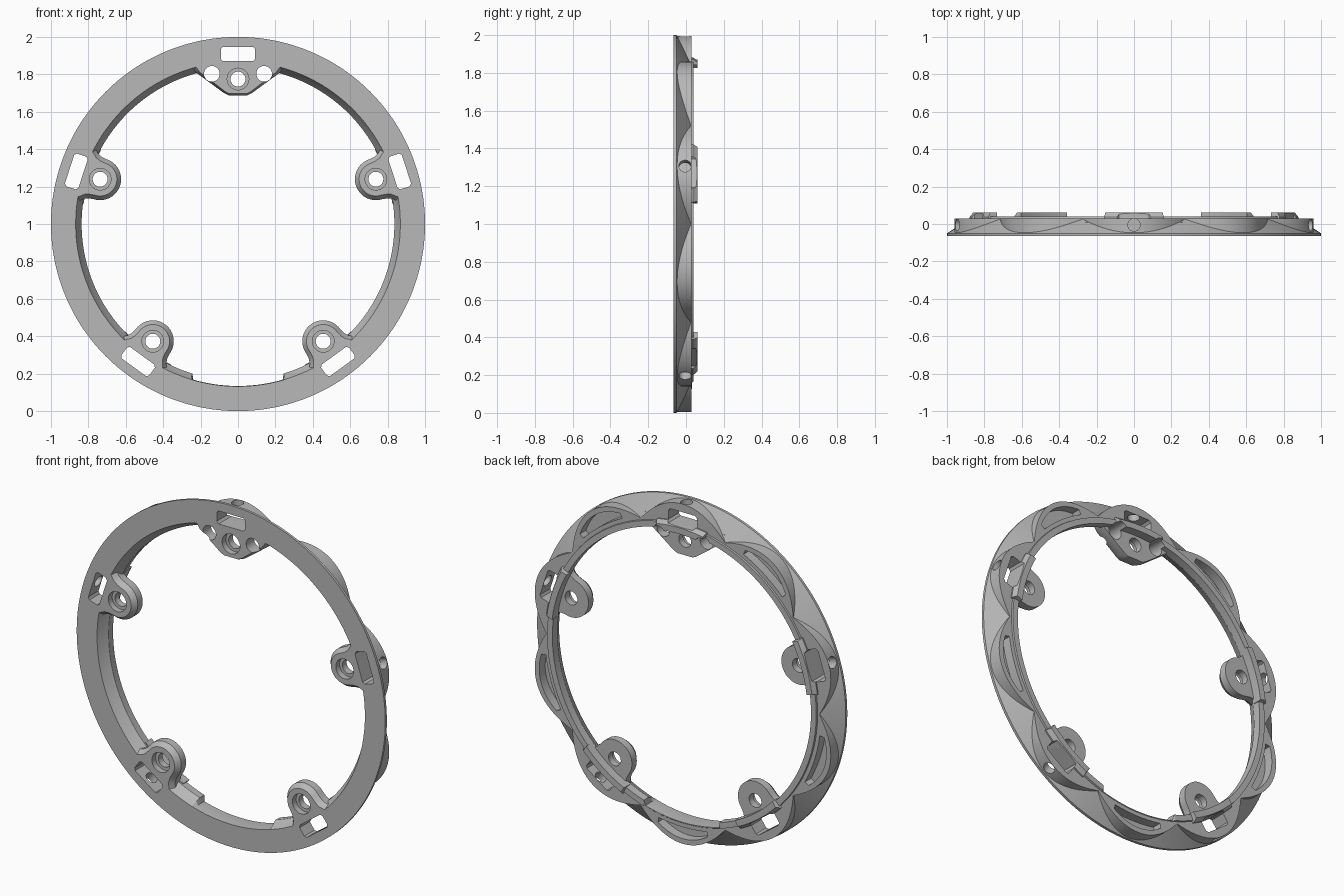
import bpy, bmesh
from math import sin, cos, pi, radians
from mathutils import Matrix, Vector

cube = bpy.data.objects.get("Cube")
if cube:
    bpy.data.objects.remove(cube, do_unlink=True)

FRONT, BACK = -0.065, 0.03
TAB_ANGLES = [radians(90 + 72 * k) for k in range(5)]

grey = bpy.data.materials.new("satin_grey")
grey.use_nodes = True
grey.diffuse_color = (0.48, 0.48, 0.48, 1)
grey.node_tree.nodes["Principled BSDF"].inputs["Base Color"].default_value = (0.48, 0.48, 0.48, 1)


def place(u, r, a, y):
    """Tangential offset u and radius r at angle a, into upright ring space."""
    return Vector((r * cos(a) - u * sin(a), y, 1 + r * sin(a) + u * cos(a)))


def loft(bm, layers, a):
    """Closed solid through equal-length outlines of (u, r) at given depths."""
    rows = [[bm.verts.new(place(u, r, a, y)) for u, r in pts] for pts, y in layers]
    n = len(rows[0])
    for low, high in zip(rows, rows[1:]):
        for i in range(n):
            j = (i + 1) % n
            bm.faces.new((low[i], low[j], high[j], high[i]))
    bm.faces.new(rows[0][::-1])
    bm.faces.new(rows[-1])


def finish(bm, name):
    bmesh.ops.recalc_face_normals(bm, faces=bm.faces)
    mesh = bpy.data.meshes.new(name)
    bm.to_mesh(mesh)
    bm.free()
    mesh.materials.append(grey)
    ob = bpy.data.objects.new(name, mesh)
    bpy.context.collection.objects.link(ob)
    return ob


def circle(u, r, radius, n=32):
    return [(u + radius * cos(2 * pi * i / n), r + radius * sin(2 * pi * i / n)) for i in range(n)]


def arc(r, half, n=16):
    return [(r * sin(t), r * cos(t)) for t in (half * (2 * i / n - 1) for i in range(n + 1))]


def bulge(phi):
    return 0.885 + 0.11 * abs(cos(5 * phi))


# Ring: a cone met by ten scalloped lobes, with a lip left open at the bottom
def ring_profile(a):
    rb = bulge(a - pi / 2)
    meet = -0.05 + 0.08 * (1 - rb) / 0.12
    is_open = abs(a - 1.5 * pi) < radians(16.5)
    mid, lip, crest = (0.866, 0.866, 0.032) if is_open else (0.852, 0.836, 0.04)
    return [(0.868, FRONT), (1, FRONT), (1, -0.05), (rb, meet), (rb, BACK),
            (0.874, BACK), (0.872, crest), (lip + 0.002, crest), (lip, -0.005), (mid, -0.03)]


bm = bmesh.new()
SEGMENTS = 360
rows = []
for i in range(SEGMENTS):
    a = 2 * pi * i / SEGMENTS
    rows.append([bm.verts.new(place(0, r, a, y)) for r, y in ring_profile(a)])
for i, row in enumerate(rows):
    nxt = rows[(i + 1) % SEGMENTS]
    for j in range(len(row)):
        k = (j + 1) % len(row)
        bm.faces.new((row[j], row[k], nxt[k], nxt[j]))
ring = finish(bm, "ring")


# Mounting tabs: chamfered towards the front
def tab_layers(half_outline, inset, centre=0.775):
    full = half_outline + [(-u, r) for u, r in reversed(half_outline) if abs(u) > 1e-6]
    small = [(u * inset, centre + (r - centre) * inset if r < centre else r) for u, r in full]
    return [(small, FRONT), (full, -0.035), (full, 0.01)]


round_half = [(-0.17, 0.876), (-0.15, 0.85), (-0.128, 0.83), (-0.117, 0.805)]
round_half += [(-0.112 * cos(t), 0.775 - 0.112 * sin(t)) for t in (pi * i / 24 for i in range(13))]
wedge_half = [(-0.26, 0.876), (-0.25, 0.84), (-0.225, 0.81), (-0.075, 0.7), (-0.05, 0.688)]

tabs = []
for k, a in enumerate(TAB_ANGLES):
    bm = bmesh.new()
    loft(bm, tab_layers(wedge_half, 0.9) if k == 0 else tab_layers(round_half, 0.8), a)
    tabs.append(finish(bm, "top_tab" if k == 0 else f"round_tab_{k}"))

# Raised ridges behind each tab
half = radians(10.5)
for k, a in enumerate(TAB_ANGLES):
    bm = bmesh.new()
    base = arc(0.832, half) + arc(0.886, half)[::-1]
    top = arc(0.832, half) + arc(0.868, half * 0.95)[::-1]
    loft(bm, [(base, 0.005), (base, 0.038), (top, 0.062)], a)
    tabs.append(finish(bm, f"back_ridge_{k}"))

# Cutters: stepped bolt bores, windows, lens recesses and the two side holes
bm = bmesh.new()
window = [(s * u, r) for s, pts in ((1, [(0.08, 0.871), (0.092, 0.883), (0.092, 0.935), (0.08, 0.947)]),
                                    (-1, [(0.08, 0.947), (0.092, 0.935), (0.092, 0.883), (0.08, 0.871)]))
          for u, r in pts]
lens = []
steps = [radians(10) * (i / 10 - 1) for i in range(21)]
lens += [((bulge(t) - 0.03) * sin(t), (bulge(t) - 0.03) * cos(t)) for t in steps]
lens += [(0.897 * sin(t), 0.897 * cos(t)) for t in reversed(steps)]
for a in TAB_ANGLES:
    wide, narrow = circle(0, 0.775, 0.058), circle(0, 0.775, 0.04)
    loft(bm, [(wide, -0.1), (wide, -0.03), (narrow, -0.03), (narrow, 0.1)], a)
    loft(bm, [(window, -0.1), (window, 0.1)], a)
    loft(bm, [(lens, -0.025), (lens, 0.1)], a + radians(36))
for u in (-0.14, 0.14):
    hole = circle(u, 0.803, 0.042)
    loft(bm, [(hole, -0.1), (hole, 0.1)], TAB_ANGLES[0])
bore_cutter = finish(bm, "bore_cutter")

# Cutter: radial screw holes from the rim through each window
bm = bmesh.new()
for a in TAB_ANGLES:
    direction = Vector((cos(a), 0, sin(a)))
    turn = direction.to_track_quat('Z', 'Y').to_matrix().to_4x4()
    for radius, r0, r1 in ((0.033, 0.91, 1.05), (0.022, 0.855, 0.9)):
        move = Matrix.Translation(Vector((0, -0.005, 1)) + direction * (r0 + r1) / 2)
        bmesh.ops.create_cone(bm, cap_ends=True, segments=24, radius1=radius, radius2=radius,
                              depth=r1 - r0, matrix=move @ turn)
screw_cutter = finish(bm, "screw_cutter")


def cut(ob, cutter):
    mod = ob.modifiers.new("cut", 'BOOLEAN')
    mod.operation = 'DIFFERENCE'
    mod.solver = 'EXACT'
    mod.object = cutter
    bpy.context.view_layer.objects.active = ob
    bpy.ops.object.modifier_apply(modifier=mod.name)


for ob in [ring] + tabs:
    cut(ob, bore_cutter)
cut(ring, screw_cutter)
for cutter in (bore_cutter, screw_cutter):
    bpy.data.objects.remove(cutter, do_unlink=True)

# Smooth curved walls, keep machined edges crisp
for ob in [ring] + tabs:
    bpy.ops.object.select_all(action='DESELECT')
    ob.select_set(True)
    bpy.context.view_layer.objects.active = ob
    bpy.ops.object.shade_smooth_by_angle(angle=radians(25))
